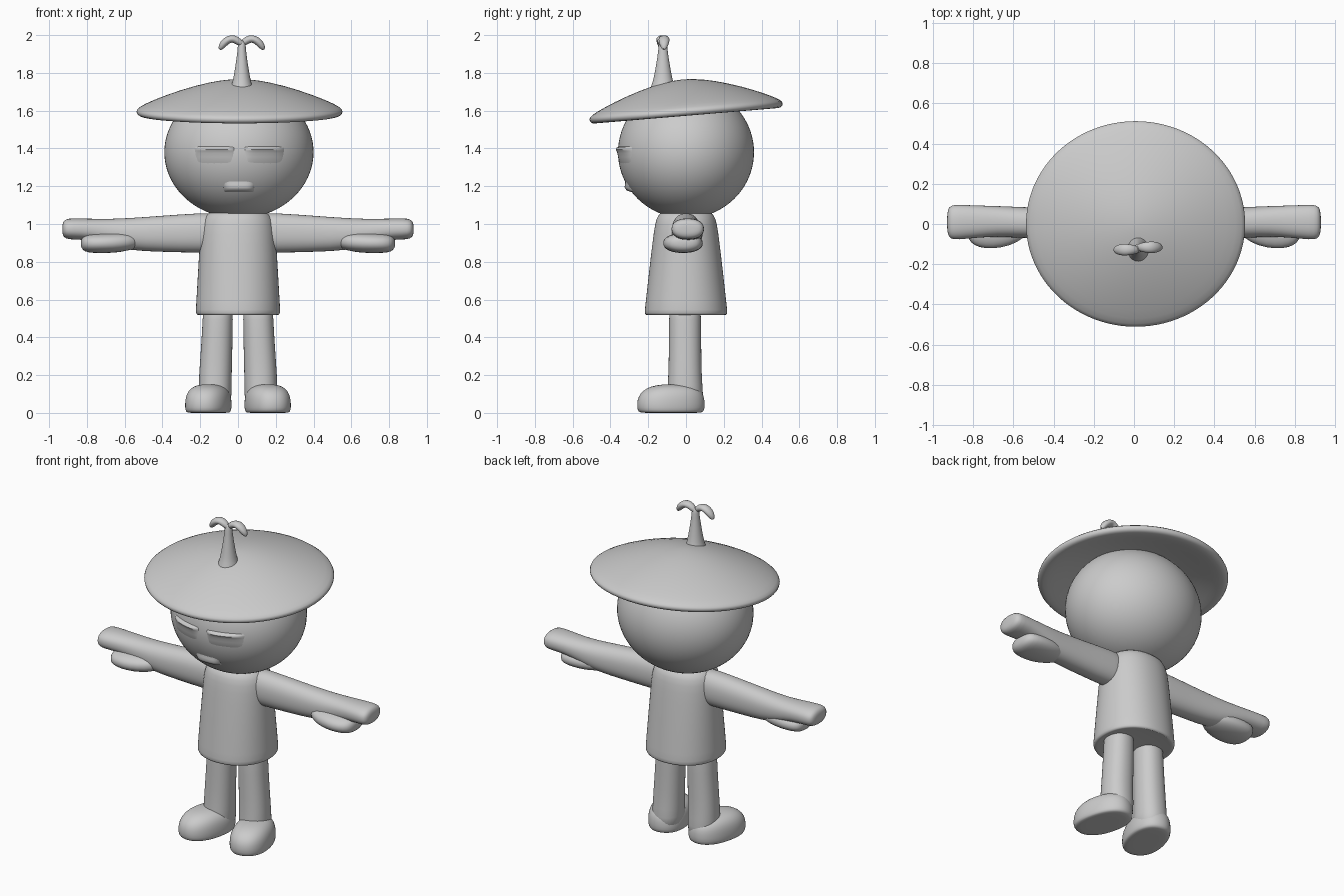
import bpy, bmesh, math
from mathutils import Matrix, Vector

if "Cube" in bpy.data.objects:
    bpy.data.objects.remove(bpy.data.objects["Cube"])

grey = bpy.data.materials.new("light_grey")
grey.diffuse_color = (0.6, 0.6, 0.6, 1)
grey.use_nodes = True
grey.node_tree.nodes["Principled BSDF"].inputs["Base Color"].default_value = grey.diffuse_color


def finish(bm, name, subsurf=1, angle=60):
    bmesh.ops.recalc_face_normals(bm, faces=bm.faces)
    mesh = bpy.data.meshes.new(name)
    bm.to_mesh(mesh)
    bm.free()
    obj = bpy.data.objects.new(name, mesh)
    bpy.context.collection.objects.link(obj)
    mesh.materials.append(grey)
    if subsurf:
        mod = obj.modifiers.new("Smooth", 'SUBSURF')
        mod.levels = mod.render_levels = subsurf
    bpy.ops.object.select_all(action='DESELECT')
    obj.select_set(True)
    bpy.context.view_layer.objects.active = obj
    bpy.ops.object.shade_smooth_by_angle(angle=math.radians(angle))
    return obj


def loft(name, rings, matrix=None, sides=28, power=2.0):
    """Skin rings of (centre, half-axis a, half-axis b), closing both ends."""
    bm = bmesh.new()
    loops = []
    for c, a, b in rings:
        loop = []
        for i in range(sides):
            t = 2 * math.pi * i / sides
            u, v = math.cos(t), math.sin(t)
            u = math.copysign(abs(u) ** (2 / power), u)
            v = math.copysign(abs(v) ** (2 / power), v)
            loop.append(bm.verts.new(Vector(c) + Vector(a) * u + Vector(b) * v))
        loops.append(loop)
    for p, q in zip(loops, loops[1:]):
        for i in range(sides):
            j = (i + 1) % sides
            bm.faces.new((p[i], p[j], q[j], q[i]))
    bm.faces.new(loops[0])
    bm.faces.new(loops[-1])
    if matrix:
        bm.transform(matrix)
    return finish(bm, name)


def stack(name, rows, **kw):
    """Rows of (x, y, z, rx, ry) lofted upwards."""
    return loft(name, [((x, y, z), (rx, 0, 0), (0, ry, 0)) for x, y, z, rx, ry in rows], **kw)


def reach(name, rows, side, **kw):
    """Rows of (x, y, z, ry, rz) lofted outwards along x."""
    return loft(name, [((side * x, y, z), (0, ry, 0), (0, 0, rz)) for x, y, z, ry, rz in rows], **kw)


# Head
HC, HR = Vector((0.005, 0, 1.38)), Vector((0.395, 0.36, 0.35))
bm = bmesh.new()
bmesh.ops.create_uvsphere(bm, u_segments=64, v_segments=40, radius=1,
                          matrix=Matrix.Translation(HC) @ Matrix.Diagonal((*HR, 1)))
finish(bm, "head", 0)


def face_patch(name, cx, half, rows, n=20):
    """Relief on the front of the head; rows are (z, outward offset)."""
    bm = bmesh.new()
    grid = []
    for z, depth in rows:
        line = []
        for i in range(n + 1):
            u = -1 + 2 * i / n
            x = cx + half * u
            y = -HR.y * math.sqrt(1 - ((x - HC.x) / HR.x) ** 2 - ((z - HC.z) / HR.z) ** 2)
            line.append(bm.verts.new((x, y - depth * (1 - abs(u) ** 5) + 0.006, z)))
        grid.append(line)
    for p, q in zip(grid, grid[1:]):
        for i in range(n):
            bm.faces.new((p[i], q[i], q[i + 1], p[i + 1]))
    finish(bm, name, 0, 50)


# Heavy eyelids and flat mouth
for label, cx in (("left", 0.14), ("right", -0.125)):
    face_patch(label + "_eyelid", cx, 0.11,
               [(1.412, 0), (1.404, 0.021), (1.395, 0.025), (1.387, 0.020), (1.375, 0.015),
                (1.355, 0.012), (1.33, 0.008), (1.30, 0)])
face_patch("mouth", 0.005, 0.085,
           [(1.235, 0), (1.21, 0.014), (1.195, 0.026), (1.18, 0.027), (1.173, 0.018), (1.166, 0)])

# Tilted broad hat with a shallow hollow underside
hat = [(0.02, 0.05), (0.3, 0.05), (0.6, 0.018), (0.85, -0.02), (0.95, -0.03), (0.99, -0.022),
       (1.005, -0.003), (0.985, 0.015), (0.85, 0.05), (0.6, 0.103), (0.3, 0.149), (0.12, 0.163),
       (0.02, 0.166)]
stack("hat", [(0, 0, z, 0.547 * r, 0.515 * r) for r, z in hat], sides=48,
      matrix=Matrix.Translation((0.008, 0, 1.6)) @ Matrix.Rotation(math.radians(4.8), 4, 'X'))

# Sprout on the hat
stack("sprout_stem", [(0.02, -0.122, z, r, r * 1.1) for z, r in
                      ((1.69, 0.075), (1.73, 0.056), (1.77, 0.045), (1.85, 0.032),
                       (1.92, 0.022), (1.96, 0.021), (1.975, 0.008))], sides=20)
leaf = [(-0.01, 1.945, 0.012), (0.015, 1.965, 0.022), (0.04, 1.98, 0.027), (0.065, 1.98, 0.03),
        (0.09, 1.963, 0.028), (0.108, 1.94, 0.02), (0.118, 1.922, 0.007)]
for label, s in (("left", 1), ("right", -1)):
    rings = []
    for k, (x, z, w) in enumerate(leaf):
        p, q = leaf[max(k - 1, 0)], leaf[min(k + 1, len(leaf) - 1)]
        d = Vector((q[0] - p[0], 0, q[1] - p[1])).normalized()
        t = min(0.021, w * 0.9)
        rings.append(((0.02 + s * x, -0.122 + s * 0.006, z), (0, w, 0), (-d.z * s * t, 0, d.x * t)))
    loft(label + "_leaf", rings, sides=16)

# Tunic
stack("tunic", [(0, 0, z, rx, ry) for z, rx, ry in
                ((0.525, 0.05, 0.05), (0.522, 0.19, 0.19), (0.515, 0.212, 0.21),
                 (0.525, 0.225, 0.221), (0.56, 0.223, 0.217), (0.75, 0.212, 0.196),
                 (0.9, 0.203, 0.178), (1.0, 0.195, 0.165), (1.05, 0.175, 0.15),
                 (1.08, 0.12, 0.11))], sides=40, power=2.15)

for label, s in (("left", 1), ("right", -1)):
    # Arm running into the pointing finger
    reach(label + "_arm", [(0.05, 0, 0.955, 0.08, 0.105), (0.2, 0, 0.953, 0.078, 0.106),
                           (0.4, 0.003, 0.948, 0.076, 0.096), (0.58, 0.008, 0.945, 0.077, 0.086),
                           (0.68, 0.014, 0.958, 0.076, 0.069), (0.78, 0.012, 0.972, 0.08, 0.056),
                           (0.88, 0.009, 0.974, 0.088, 0.057), (0.912, 0.009, 0.974, 0.084, 0.052),
                           (0.926, 0.009, 0.974, 0.065, 0.038), (0.93, 0.009, 0.974, 0.03, 0.016)],
          s, power=2.3)
    # Folded fingers below
    reach(label + "_lower_hand", [(0.52, -0.005, 0.91, 0.04, 0.03), (0.58, -0.012, 0.905, 0.082, 0.047),
                                  (0.66, -0.016, 0.9, 0.104, 0.054), (0.74, -0.016, 0.898, 0.108, 0.052),
                                  (0.795, -0.013, 0.898, 0.095, 0.05), (0.823, -0.01, 0.898, 0.07, 0.037),
                                  (0.832, -0.01, 0.898, 0.025, 0.014)], s, power=2.2)
    # Leg
    stack(label + "_leg", [(s * x, -0.005, z, rx, ry) for z, x, rx, ry in
                           ((0.01, 0.122, 0.085, 0.098), (0.1, 0.122, 0.088, 0.096),
                            (0.2, 0.12, 0.087, 0.088), (0.36, 0.112, 0.083, 0.086),
                            (0.5, 0.107, 0.08, 0.085), (0.6, 0.105, 0.079, 0.083))], power=2.2)
    # Rounded shoe turned slightly outwards
    turn = Matrix.Translation((s * 0.157, -0.08, 0)) @ Matrix.Rotation(s * math.radians(14), 4, 'Z')
    stack(label + "_shoe", [(0, y, z, 0.117 * k, 0.183 * k) for z, k, y in
                            ((0.0, 0.2, 0), (0.0, 0.85, 0), (0.004, 0.95, 0), (0.025, 1.0, 0),
                             (0.07, 0.99, 0), (0.105, 0.92, 0.004), (0.132, 0.76, 0.01),
                             (0.147, 0.5, 0.01), (0.152, 0.15, 0.01))],
          matrix=turn, power=2.25)
